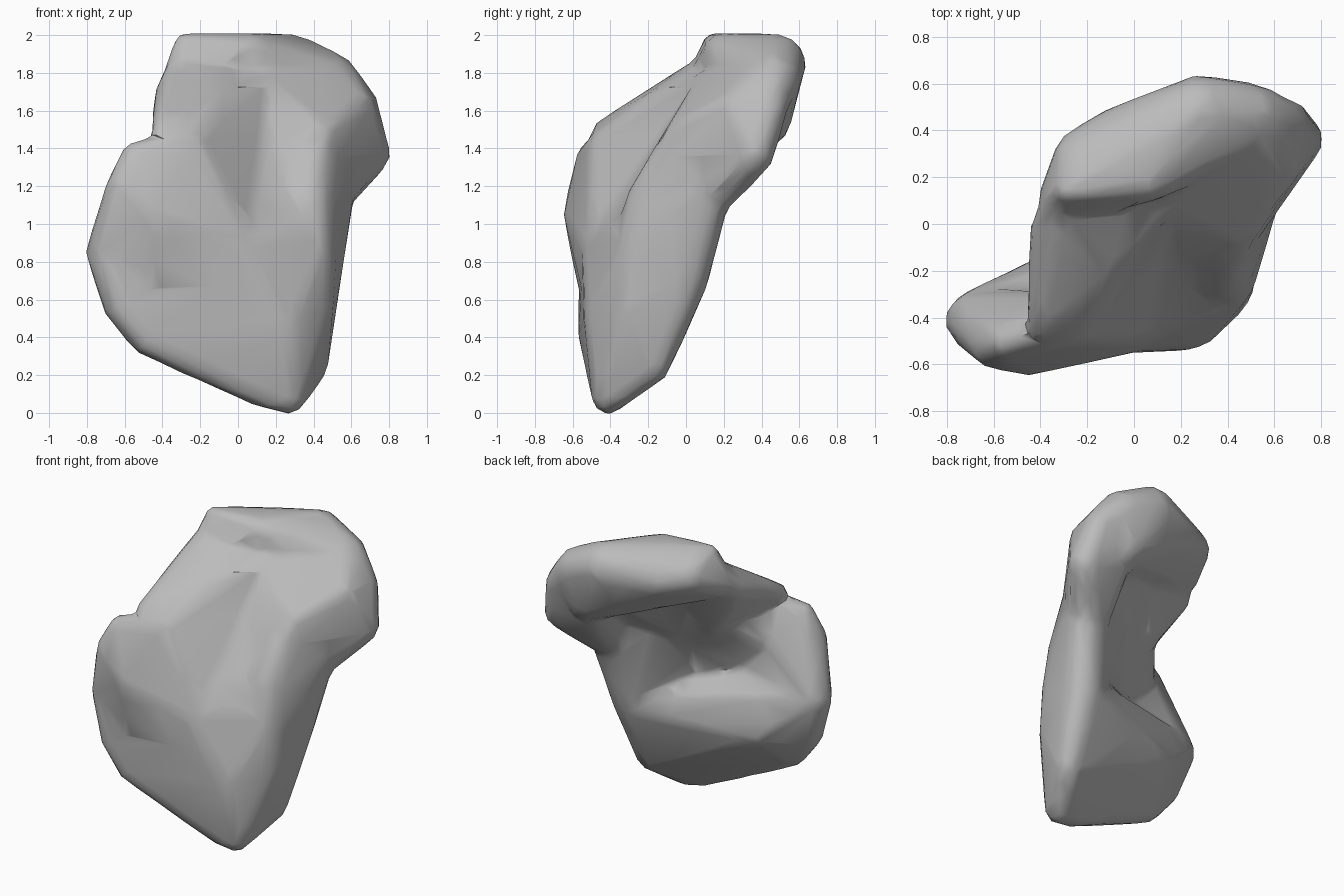
import bpy
import bmesh
from mathutils import Vector

default = bpy.data.objects.get("Cube")
if default:
    bpy.data.objects.remove(default, do_unlink=True)

# Single stone colour
stone = bpy.data.materials.new("stone_grey")
stone.use_nodes = True
grey = (0.5, 0.5, 0.5, 1)
stone.diffuse_color = grey
stone.node_tree.nodes["Principled BSDF"].inputs["Base Color"].default_value = grey

# Unit directions used to give every control ball its round surface
ball = bmesh.new()
bmesh.ops.create_icosphere(ball, subdivisions=2, radius=1)
directions = [vert.co.copy() for vert in ball.verts]
ball.free()


def add_lump(target, balls):
    """Wrap a convex skin round a group of balls given as x, y, z, radius."""
    lump = bmesh.new()
    for x, y, z, radius in balls:
        for direction in directions:
            lump.verts.new(Vector((x, y, z)) + direction * radius)
    bmesh.ops.convex_hull(lump, input=lump.verts[:])
    loose = [vert for vert in lump.verts if not vert.link_faces]
    bmesh.ops.delete(lump, geom=loose, context='VERTS')
    bmesh.ops.recalc_face_normals(lump, faces=lump.faces[:])
    skin = bpy.data.meshes.new("lump_skin")
    lump.to_mesh(skin)
    lump.free()
    target.from_mesh(skin)
    bpy.data.meshes.remove(skin)


# Balls shared by neighbouring lumps so that their surfaces meet
wing_tip = (-.68, -.41, .85, .13)
wing_front = (-.45, -.53, 1.05, .12)
wing_top = (-.25, -.41, 1.4, .11)
crest_mid = (-.12, -.16, 1.61, .09)
groove_low = (0, -.4, .85, .15)
groove_mid = (.06, -.08, 1.3, .13)
groove_top = (.1, .16, 1.7, .13)
hip = (.42, -.01, .7, .13)
shoulder_front = (.45, -.04, 1.48, .07)
shoulder_top = (.63, .26, 1.62, .09)
cap_end = (.49, .46, 1.76, .15)

# Tapered solid foot with the lip of the rear hollow
foot = [
    (.14, -.42, .1, .08), (.27, -.41, .08, .09), (.39, -.17, .25, .09),
    (-.48, -.47, .4, .1), (-.6, -.45, .58, .12), hip, (.23, -.39, .5, .15),
    (.37, -.27, .55, .14), groove_low, wing_tip, (-.4, -.2, .6, .06),
    (.37, -.23, .85, .15),
]

# Thin side wing in front of the hollow
wing = [
    wing_tip, wing_front, wing_top, groove_low, (-.6, -.52, 1.2, .1),
    (-.54, -.5, 1.36, .08), (-.45, -.45, .7, .13), (-.1, -.4, .65, .15),
]

# Crest rising from the wing to the cap
crest = [
    wing_top, crest_mid, (-.4, -.44, 1.49, .06), (-.36, -.02, 1.67, .09),
    (-.12, -.12, 1.35, .12), (-.3, .1, 1.8, .09), (-.05, .1, 1.72, .12),
]

# Sloping wall between the crest and the front groove
groove = [wing_top, wing_front, crest_mid, groove_low, groove_mid, groove_top]

# Leaning web at the bottom of the groove
web = [
    groove_low, groove_mid, groove_top, (.36, -.2, 1, .14),
    (.38, -.04, 1.25, .13), (.4, .14, 1.5, .14),
]

# Side wall joining the foot to the shoulder
flank = [
    hip, (.37, -.23, .85, .15), (.37, -.19, 1.1, .14), (.45, -.08, 1.05, .1),
    (.42, .03, .95, .12), (.45, .1, 1.12, .12), (.54, .17, 1.28, .1),
    (.4, -.06, 1.36, .12), (.14, -.16, .95, .1), (.16, 0, 1.35, .11),
]

# Shoulder sweeping out and back
shoulder = [
    shoulder_front, shoulder_top, (.4, -.05, 1.35, .12), (.65, .44, 1.61, .1),
    (.7, .36, 1.37, .11), (.49, .34, 1.46, .14), (.46, .1, 1.12, .12),
    (.64, .3, 1.29, .1),
]

# Slope from the shoulder ridge up to the cap
saddle = [
    shoulder_front, shoulder_top, cap_end, groove_top, groove_mid,
    (.65, .43, 1.62, .1),
]

# Heavy overhanging cap with a sharp forward corner
cap = [
    cap_end, (-.29, .14, 1.96, .05), (.06, .19, 1.91, .1),
    (-.22, .28, 1.84, .13), (.28, .48, 1.85, .16), (.12, .27, 1.67, .13),
    (.45, .41, 1.55, .15), (-.3, .11, 1.75, .11), (-.06, .38, 1.81, .13),
]

body = bmesh.new()
for part in (foot, wing, crest, groove, web, flank, shoulder, saddle, cap):
    add_lump(body, part)
rough = bpy.data.meshes.new("boulder_rough")
body.to_mesh(rough)
body.free()
boulder = bpy.data.objects.new("boulder", rough)
bpy.context.collection.objects.link(boulder)

# Fuse the lumps, soften the joins, then reduce to broad facets
fuse = boulder.modifiers.new("fuse", 'REMESH')
fuse.mode = 'VOXEL'
fuse.voxel_size = 0.025
soften = boulder.modifiers.new("soften", 'SMOOTH')
soften.factor = 0.5
soften.iterations = 7
facet = boulder.modifiers.new("facet", 'DECIMATE')
facet.ratio = 0.035

graph = bpy.context.evaluated_depsgraph_get()
finished = bpy.data.meshes.new_from_object(boulder.evaluated_get(graph))
boulder.modifiers.clear()
boulder.data = finished
bpy.data.meshes.remove(rough)
finished.name = "boulder"
finished.materials.clear()
finished.materials.append(stone)

# Smooth shading with the strongest facet edges left crisp
bpy.ops.object.select_all(action='DESELECT')
boulder.select_set(True)
bpy.context.view_layer.objects.active = boulder
bpy.ops.object.shade_smooth_by_angle(angle=0.6)
